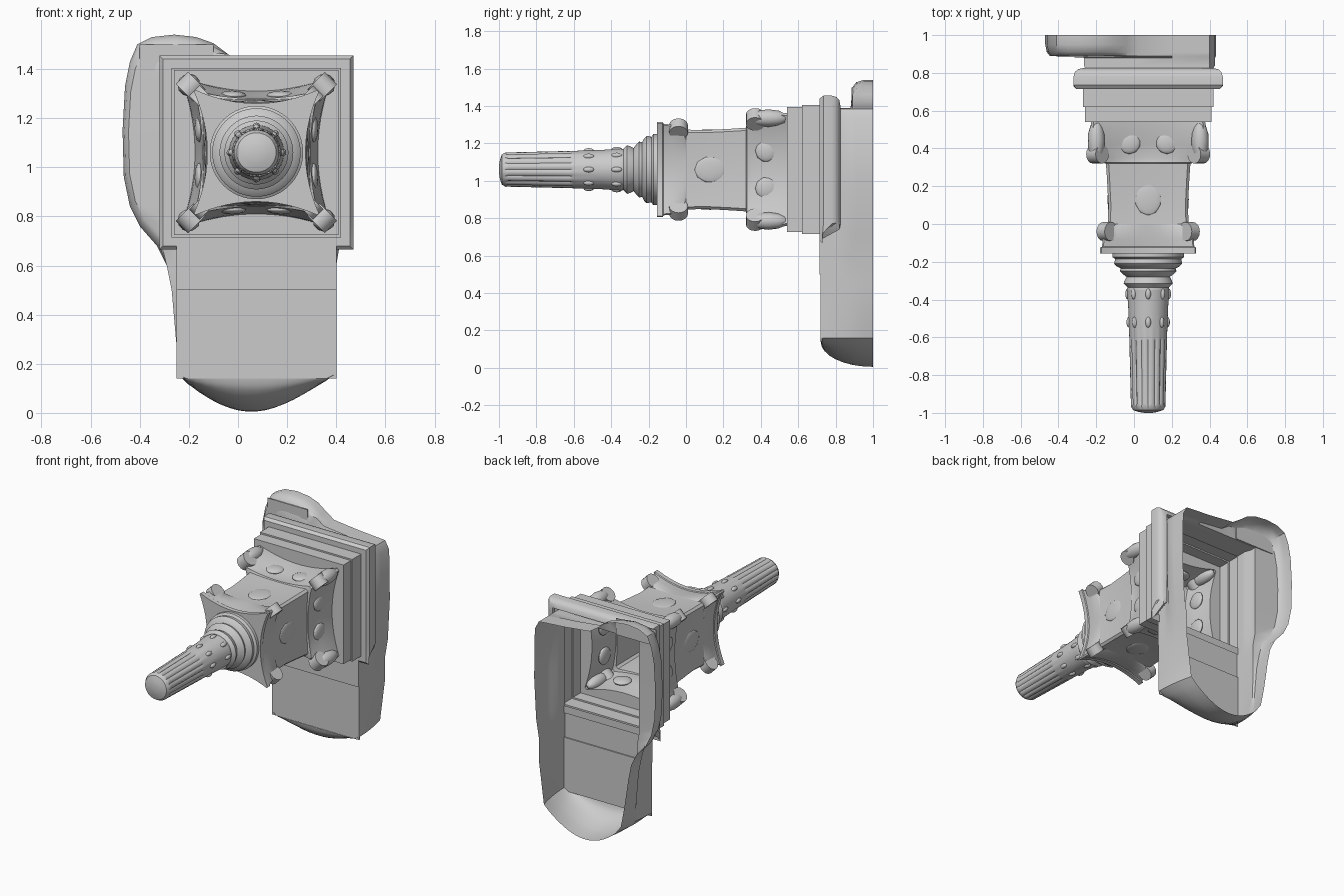
import bpy, bmesh, math
from mathutils import Vector

cube = bpy.data.objects.get("Cube")
if cube:
    bpy.data.objects.remove(cube)

stone = bpy.data.materials.new("grey stone")
stone.use_nodes = True
stone.diffuse_color = (0.6, 0.6, 0.6, 1)
bsdf = stone.node_tree.nodes["Principled BSDF"]
bsdf.inputs["Base Color"].default_value = (0.6, 0.6, 0.6, 1)
bsdf.inputs["Roughness"].default_value = 0.9

CX, CZ = 0.075, 1.06      # axis of the pillar, which lies along y
SIDE = 16                 # points per side of a cross-section
CORNERS = [(a, b) for a in (-1, 1) for b in (-1, 1)]


def finish(obj, angle=35):
    obj.data.materials.clear()
    obj.data.materials.append(stone)
    bpy.ops.object.select_all(action='DESELECT')
    obj.select_set(True)
    bpy.context.view_layer.objects.active = obj
    bpy.ops.object.shade_smooth_by_angle(angle=math.radians(angle))


def skin(name, rings, cap_last=False):
    """Join closed rings of equal length into an open shell."""
    bm = bmesh.new()
    loops = [[bm.verts.new(p) for p in ring] for ring in rings]
    n = len(loops[0])
    for a, b in zip(loops, loops[1:]):
        for i in range(n):
            j = (i + 1) % n
            bm.faces.new((a[i], a[j], b[j], b[i]))
    if cap_last:
        bm.faces.new(loops[-1])
    bmesh.ops.remove_doubles(bm, verts=bm.verts, dist=0.0002)
    bmesh.ops.recalc_face_normals(bm, faces=bm.faces)
    mesh = bpy.data.meshes.new(name)
    bm.to_mesh(mesh)
    bm.free()
    obj = bpy.data.objects.new(name, mesh)
    bpy.context.collection.objects.link(obj)
    finish(obj)


def section(y, w, hollow=0.0, reach=1.0, round_=False, flute=0.0):
    """Square with sides bowed inward and cut corners, or a (fluted) circle."""
    pts = []
    for side in range(4):
        turn = side * math.pi / 2
        for i in range(SIDE):
            if round_:
                a = (2 * i / SIDE - 1) * math.pi / 4
                r = w * (1 - (flute if i % 4 == 0 else 0))
                u, v = r * math.sin(a), r * math.cos(a)
            else:
                t = (2 * i / (SIDE - 1) - 1) * reach
                u, v = w * t, w - hollow * (1 - t * t)
            x = u * math.cos(turn) + v * math.sin(turn)
            z = v * math.cos(turn) - u * math.sin(turn)
            pts.append((CX + x, y, CZ + z))
    return pts


def box(name, x0, x1, y0, y1, z0, z1):
    bpy.ops.mesh.primitive_cube_add(size=1, location=((x0 + x1) / 2, (y0 + y1) / 2, (z0 + z1) / 2))
    obj = bpy.context.object
    obj.name = name
    obj.scale = (x1 - x0, y1 - y0, z1 - z0)
    finish(obj)


def scroll(name, sx, sz, off, y, radius, depth):
    bpy.ops.mesh.primitive_cylinder_add(vertices=16, radius=radius, depth=depth,
                                        location=(CX + sx * off, y, CZ + sz * off))
    obj = bpy.context.object
    obj.name = name
    obj.rotation_euler = Vector((sx, 0, -sz)).to_track_quat('Z', 'Y').to_euler()
    finish(obj)


def lump(name, loc, size, spin=0.0):
    bpy.ops.mesh.primitive_ico_sphere_add(subdivisions=2, radius=1, location=loc)
    obj = bpy.context.object
    obj.name = name
    obj.scale = size
    obj.rotation_euler = (0, spin, 0)
    finish(obj, 25)


# Rear shell: irregular outline with a bulge on the right, hollow and open behind
outline = [(0.40, 0.16), (0.40, 0.22), (0.40, 0.3), (0.40, 0.45), (0.40, 0.6), (0.42, 0.72),
           (0.435, 1.0), (0.43, 1.33), (0.4, 1.385), (0.2, 1.4), (0.02, 1.42), (-0.04, 1.46),
           (-0.1, 1.505), (-0.17, 1.53), (-0.26, 1.54), (-0.35, 1.53), (-0.41, 1.5), (-0.44, 1.43),
           (-0.46, 1.33), (-0.47, 1.15), (-0.465, 0.96), (-0.44, 0.84), (-0.4, 0.76), (-0.33, 0.68),
           (-0.29, 0.6), (-0.27, 0.5), (-0.26, 0.3), (-0.255, 0.22), (-0.25, 0.16)]
ARC = 16
for i in range(1, ARC):
    t = i / ARC
    outline.append((-0.25 + 0.65 * t, 0.16 - 0.155 * math.sin(math.pi * t ** 0.9) ** 0.85))


def shell_ring(y, inset=1.0, clamp=False):
    u = (y - 0.72) / 0.28
    q = math.sqrt(max(0, 1 - (1 - u) ** 2))
    ring = []
    for x, z in outline:
        # the rounded foot draws in towards the rear
        taper = 0.12 * u * u * min(1, max(0, (0.45 - z) / 0.3))
        if z < 0.155:
            z = 0.14 - (0.14 - z) * q
        elif x < -0.05 and z > 0.65:
            x, z = -0.2 + (x + 0.2) * inset, 1.1 + (z - 1.1) * inset
        if clamp:
            left, right = (-0.265, 0.43) if z > 0.7 and y > 0.82 else (-0.25, 0.40)
            x, z = min(max(x, left), right), min(z, 1.39)
        ring.append((x + (CX - x) * taper, y, z))
    return ring


rings = [shell_ring(1), shell_ring(0.95), shell_ring(0.91, 0.97), shell_ring(0.89, 0.91)]
rings += [shell_ring(y, 1, True) for y in (0.88, 0.84, 0.8, 0.77, 0.74, 0.725, 0.72)]
skin("rear_shell", rings)
box("bulge_top_panel", -0.4, -0.1, 0.885, 0.892, 1.39, 1.5)

# Lower front slabs
box("lower_front_slab", -0.25, 0.40, 0.722, 0.73, 0.14, 0.5)
box("upper_front_slab", -0.25, 0.40, 0.714, 0.722, 0.5, 0.7)

# Stepped square plinth, closed against the lower capital; its underside stops at the slabs
plinth = [section(y, w) for y, w in (
    (0.825, 0.345), (0.82, 0.37), (0.805, 0.388), (0.78, 0.395), (0.735, 0.395), (0.715, 0.38),
    (0.715, 0.345), (0.62, 0.345), (0.62, 0.335), (0.54, 0.335))]
plinth = [[(x, min(y, 0.73) if z < 0.73 else y, z) for x, y, z in ring] for ring in plinth]
skin("plinth", plinth + [section(0.54, 0.31, 0.06, 0.93)])

# Lower capital, shaft and upper capital, all with bowed sides
skin("lower_capital", [section(y, w, h, 0.93) for y, w, h in (
    (0.54, 0.31, 0.06), (0.50, 0.315, 0.07), (0.42, 0.30, 0.07), (0.35, 0.265, 0.05),
    (0.325, 0.25, 0.03), (0.32, 0.225, 0.01))])
skin("shaft", [section(y, w, 0.01, 0.93) for y, w in (
    (0.32, 0.225), (0.25, 0.22), (0.1, 0.212), (0.0, 0.215))])
skin("upper_capital", [section(y, w, h, 0.95) for y, w, h in (
    (0.0, 0.215, 0.01), (-0.01, 0.235, 0.03), (-0.08, 0.245, 0.045), (-0.12, 0.25, 0.055),
    (-0.125, 0.26, 0.06), (-0.155, 0.26, 0.06))] + [section(-0.155, 0.18, round_=True)])

# Round mouldings and the column, fluted near its rounded end
skin("mouldings", [section(y, r, round_=True) for y, r in (
    (-0.155, 0.19), (-0.175, 0.19), (-0.185, 0.175), (-0.21, 0.18), (-0.225, 0.165), (-0.235, 0.145),
    (-0.25, 0.15), (-0.265, 0.135), (-0.28, 0.115), (-0.3, 0.125), (-0.315, 0.13), (-0.335, 0.11),
    (-0.35, 0.112))])
skin("column", [section(y, r, round_=True, flute=f) for y, r, f in (
    (-0.35, 0.112, 0), (-0.45, 0.105, 0), (-0.6, 0.1, 0), (-0.62, 0.1, 0.08), (-0.95, 0.092, 0.08),
    (-0.965, 0.092, 0), (-0.985, 0.08, 0), (-0.995, 0.05, 0), (-1.0, 0.02, 0))], cap_last=True)

# Corner scrolls on both capitals, the lower ones trailing back to the plinth
for sx, sz in CORNERS:
    scroll("upper_scroll", sx, sz, 0.217, -0.04, 0.05, 0.06)
    scroll("lower_scroll", sx, sz, 0.268, 0.37, 0.05, 0.07)
    lump("lower_scroll_tail", (CX + sx * 0.275, 0.44, CZ + sz * 0.275), (0.047, 0.11, 0.047))

# Worn carvings on each side: an emblem on the shaft, leaves on the lower capital
for k in range(4):
    a = k * math.pi / 2
    out, along = Vector((math.sin(a), 0, math.cos(a))), Vector((math.cos(a), 0, -math.sin(a)))
    axis = Vector((CX, 0, CZ))
    lump("emblem", axis + out * 0.203 + Vector((0, 0.13, 0)), (0.07, 0.085, 0.012), a)
    for s in (-1, 1):
        lump("leaf", axis + out * 0.232 + along * s * 0.1 + Vector((0, 0.43, 0)), (0.06, 0.06, 0.02), a)

# Garland of small knobs round the column
for k in range(8):
    a = k * math.pi / 4
    for y, r in ((-0.52, 0.1), (-0.37, 0.107)):
        lump("garland_knob", (CX + r * math.cos(a), y, CZ + r * math.sin(a)), (0.015, 0.03, 0.015))
